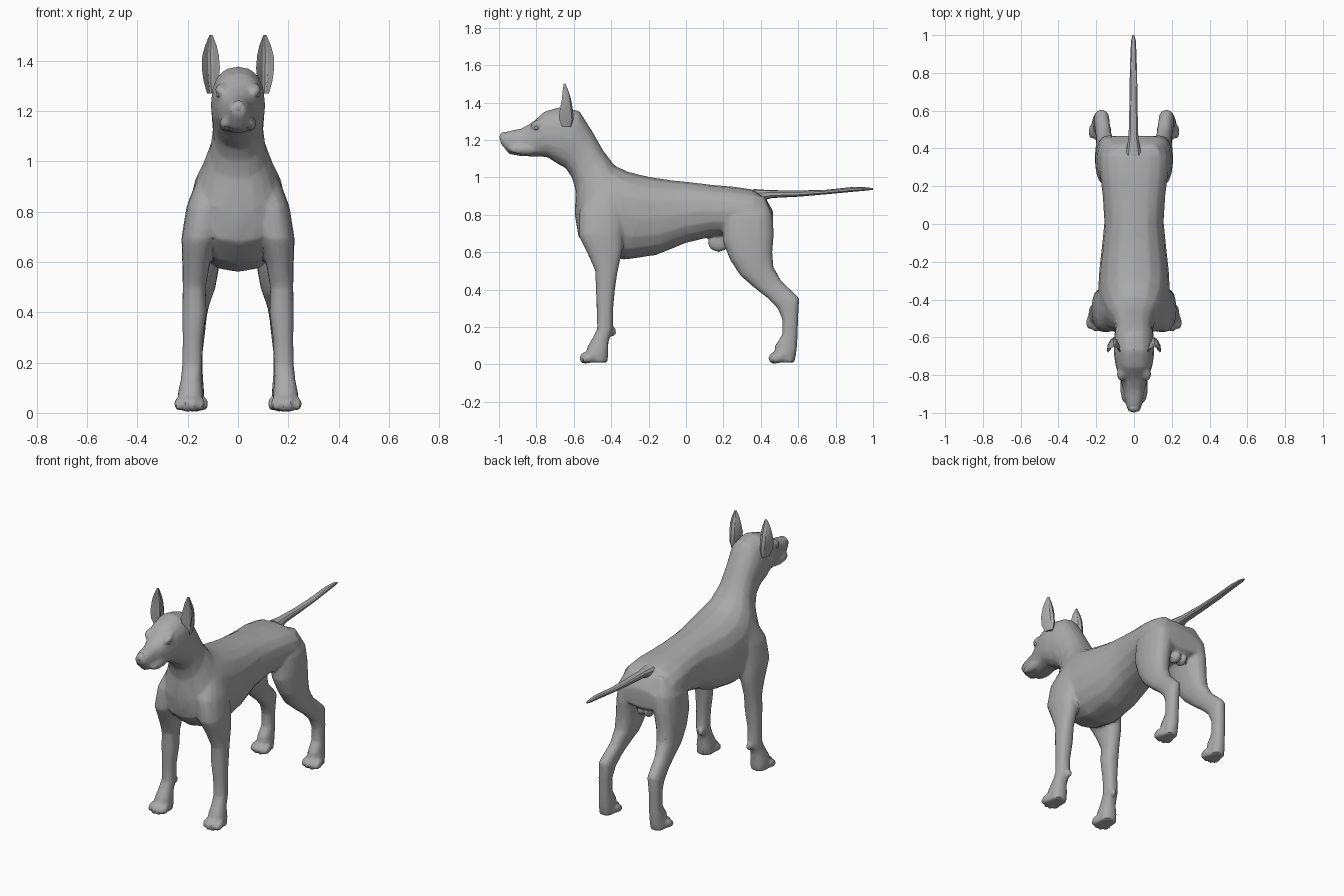
import bpy, bmesh, math
from mathutils import Vector, Matrix

coat = bpy.data.materials.new("grey coat")
coat.diffuse_color = (0.4, 0.4, 0.4, 1)


def finish(name, bm):
    bmesh.ops.recalc_face_normals(bm, faces=bm.faces)
    me = bpy.data.meshes.new(name)
    bm.to_mesh(me)
    bm.free()
    me.materials.append(coat)
    ob = bpy.data.objects.new(name, me)
    bpy.context.collection.objects.link(ob)
    return ob


def skin(bm, rings):
    loops = [[bm.verts.new(p) for p in r] for r in rings]
    n = len(loops[0])
    for a, b in zip(loops, loops[1:]):
        for i in range(n):
            bm.faces.new((a[i], a[(i + 1) % n], b[(i + 1) % n], b[i]))
    bm.faces.new(loops[0])
    bm.faces.new(loops[-1])


def loft(bm, rows, side=1, n=16, power=0.85):
    """Each row: upper/back point y,z, lower/front point y,z, x from, x to."""
    rings = []
    for ya, za, yb, zb, x0, x1 in rows:
        a, b = Vector((0, ya, za)), Vector((0, yb, zb))
        ring = []
        for i in range(n):
            t = 2 * math.pi * i / n
            c, s = (math.copysign(abs(f) ** power, f) for f in (math.cos(t), math.sin(t)))
            p = (a + b) / 2 + (a - b) / 2 * c
            p.x = side * ((x0 + x1) / 2 + s * (x1 - x0) / 2)
            ring.append(p)
        rings.append(ring)
    skin(bm, rings)


def ball(bm, pos, size, tilt=0):
    m = Matrix.Translation(pos) @ Matrix.Rotation(tilt, 4, 'X') @ Matrix.Diagonal((*size, 1))
    bmesh.ops.create_icosphere(bm, subdivisions=2, radius=1, matrix=m)


# Head, neck and trunk in one run from nose to rump: y,z top, y,z bottom, half width
trunk = [(-0.998, 1.225, -0.99, 1.18, .028), (-0.96, 1.245, -0.945, 1.125, .045),
         (-0.88, 1.262, -0.87, 1.112, .058), (-0.82, 1.295, -0.80, 1.112, .078),
         (-0.76, 1.35, -0.74, 1.108, .098), (-0.67, 1.378, -0.69, 1.075, .108),
         (-0.57, 1.355, -0.645, 1.05, .106), (-0.50, 1.245, -0.61, 1.00, .10),
         (-0.44, 1.14, -0.59, 0.93, .112), (-0.38, 1.062, -0.595, 0.80, .15),
         (-0.31, 1.03, -0.575, 0.68, .18), (-0.25, 1.015, -0.48, 0.595, .19),
         (-0.18, 1.00, -0.33, 0.56, .185), (-0.08, 0.985, -0.16, 0.585, .17),
         (0.02, 0.975, 0.0, 0.65, .157), (0.14, 0.96, 0.14, 0.685, .165),
         (0.26, 0.95, 0.26, 0.69, .18), (0.36, 0.935, 0.36, 0.68, .185),
         (0.425, 0.89, 0.43, 0.68, .165), (0.465, 0.82, 0.465, 0.70, .12)]
# Legs: back y,z, front y,z, inner x, outer x
front_leg = [(-.30, .93, -.50, .95, .04, .16), (-.32, .82, -.57, .82, .05, .205),
             (-.335, .70, -.575, .69, .08, .225), (-.34, .61, -.525, .59, .11, .222),
             (-.365, .50, -.485, .50, .128, .22), (-.38, .40, -.482, .40, .125, .222),
             (-.39, .29, -.477, .29, .14, .22), (-.39, .19, -.475, .19, .142, .222),
             (-.415, .12, -.50, .14, .145, .228), (-.415, .06, -.53, .09, .138, .24),
             (-.42, .01, -.53, .01, .14, .24)]
hind_leg = [(.42, .90, .26, .90, .04, .14), (.462, .80, .20, .78, .045, .195),
            (.47, .70, .195, .66, .055, .205), (.462, .60, .235, .56, .075, .208),
            (.468, .52, .29, .475, .09, .205), (.51, .445, .365, .41, .115, .20),
            (.565, .395, .43, .36, .125, .205), (.605, .355, .49, .30, .13, .212),
            (.60, .25, .515, .24, .14, .212), (.597, .16, .515, .16, .14, .212),
            (.593, .08, .475, .10, .135, .22), (.58, .01, .475, .01, .135, .225)]

bm = bmesh.new()
loft(bm, [(*r[:4], -r[4], r[4]) for r in trunk])
for s in (-1, 1):
    loft(bm, front_leg, s)
    loft(bm, hind_leg, s)
    # Toes, taller and further forward in the middle of the paw
    for x0, y0 in ((.192, -.515), (.180, .495)):
        for k in (-1.5, -.5, .5, 1.5):
            mid = 2 - abs(k)
            ball(bm, (s * (x0 + k * .029), y0 - .012 * mid, .036), (.018, .04, .022 + .008 * mid), .35)
    ball(bm, (s * .17, -.39, .175), (.018, .018, .025))        # dewclaw pad
    ball(bm, (s * .065, -.795, 1.285), (.027, .04, .022), .4)  # brow
    ball(bm, (s * .05, -.86, 1.15), (.024, .09, .03))          # lip
    ball(bm, (s * .024, .40, .665), (.027, .045, .04))         # rear pouch
ball(bm, (0, .175, .65), (.028, .06, .05))                     # belly sheath
body = finish("body", bm)

# Fuse the parts and reduce to irregular facets
bpy.context.view_layer.objects.active = body
body.select_set(True)
m = body.modifiers.new("fuse", 'REMESH')
m.mode, m.voxel_size = 'VOXEL', 0.009
m = body.modifiers.new("soften", 'SMOOTH')
m.factor, m.iterations = 0.5, 4
m = body.modifiers.new("facet", 'DECIMATE')
m.ratio = 0.12
for name in ("fuse", "soften", "facet"):
    bpy.ops.object.modifier_apply(modifier=name)

# Tail
bm = bmesh.new()
loft(bm, [(.36, .938, .39, .87, -.045, .04), (.45, .932, .46, .89, -.03, .024),
          (.60, .93, .60, .897, -.026, .02), (.75, .934, .75, .91, -.024, .018),
          (.90, .95, .90, .924, -.02, .014), (.97, .947, .97, .93, -.016, .01),
          (1.0, .942, 1.0, .934, -.008, .002)], n=10)
finish("tail", bm)

# Upright ears: crescent sections opening forward, from base to tip
bm = bmesh.new()
for s in (-1, 1):
    rings = []
    for z, x, y, w, d in ((1.27, .105, -.645, .018, .03), (1.32, .107, -.65, .03, .05),
                          (1.37, .108, -.648, .036, .042), (1.42, .109, -.645, .033, .03),
                          (1.46, .108, -.648, .023, .02), (1.503, .107, -.65, .006, .005)):
        arc = [math.pi * i / 6 for i in range(7)]
        ring = [(x + w * math.cos(t), y - d * .6 + d * 1.6 * math.sin(t)) for t in arc]
        ring += [(x + w * .65 * math.cos(t), y - d * .6 + d * .9 * math.sin(t)) for t in arc[-2:0:-1]]
        rings.append([(s * px, py, z) for px, py in ring])
    skin(bm, rings)
finish("ears", bm)

# Eyes and nose
bm = bmesh.new()
for s in (-1, 1):
    ball(bm, (s * .073, -.80, 1.265), (.014, .016, .012))
finish("eyes", bm)
bm = bmesh.new()
ball(bm, (0, -.972, 1.215), (.03, .026, .028))
finish("nose", bm)

for ob in bpy.context.collection.objects:
    bpy.ops.object.select_all(action='DESELECT')
    ob.select_set(True)
    bpy.context.view_layer.objects.active = ob
    bpy.ops.object.shade_smooth_by_angle(angle=math.radians(30))
